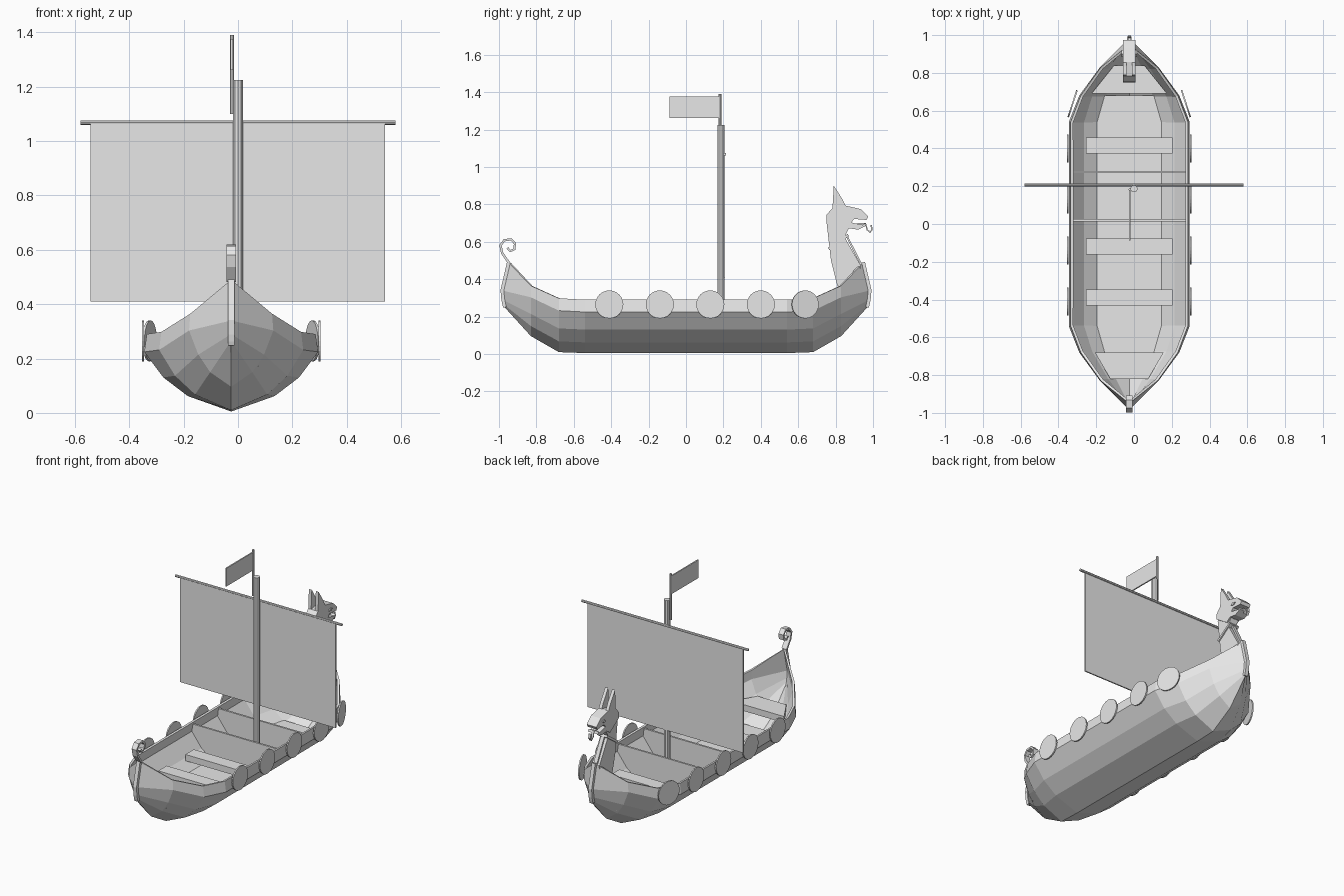
import bpy, bmesh, math
from mathutils import Matrix, Vector

cube = bpy.data.objects.get("Cube")
if cube:
    bpy.data.objects.remove(cube, do_unlink=True)

CX = -0.025  # centreline of the hull

grey = bpy.data.materials.new("plain_grey")
grey.use_nodes = True
grey.diffuse_color = (0.8, 0.8, 0.8, 1)
grey.node_tree.nodes["Principled BSDF"].inputs["Base Color"].default_value = (0.8, 0.8, 0.8, 1)


def finish(name, bm, recalc=True):
    if recalc:
        bmesh.ops.recalc_face_normals(bm, faces=bm.faces)
    mesh = bpy.data.meshes.new(name)
    bm.to_mesh(mesh)
    bm.free()
    mesh.materials.append(grey)
    obj = bpy.data.objects.new(name, mesh)
    bpy.context.collection.objects.link(obj)
    return obj


def prism(name, points, push):
    """Close a flat outline and extrude it along a vector."""
    bm = bmesh.new()
    face = bm.faces.new([bm.verts.new(p) for p in points])
    new = bmesh.ops.extrude_face_region(bm, geom=[face])["geom"]
    verts = [v for v in new if isinstance(v, bmesh.types.BMVert)]
    bmesh.ops.translate(bm, verts=verts, vec=push)
    return finish(name, bm)


def side_cut(name, outline, half, x=CX):
    """Side profile (y, z) with thickness across x."""
    return prism(name, [(x - half, y, z) for y, z in outline], (2 * half, 0, 0))


def ribbon(name, path, thick, half, x=CX):
    """Flat band following a (y, z) path."""
    pts = [Vector(p) for p in path]
    left, right = [], []
    for i, p in enumerate(pts):
        d = (pts[min(i + 1, len(pts) - 1)] - pts[max(i - 1, 0)]).normalized()
        n = Vector((-d.y, d.x)) * thick / 2
        left.append(p + n)
        right.append(p - n)
    return side_cut(name, left + right[::-1], half, x)


def box(name, lo, hi):
    return prism(name, [(lo[0], lo[1], lo[2]), (hi[0], lo[1], lo[2]),
                        (hi[0], hi[1], lo[2]), (lo[0], hi[1], lo[2])],
                 (0, 0, hi[2] - lo[2]))


def rod(name, centre, radius, length, sides=10, turn=None):
    bm = bmesh.new()
    bmesh.ops.create_cone(bm, cap_ends=True, segments=sides, radius1=radius,
                          radius2=radius, depth=length)
    if turn:
        bm.transform(turn)
    bmesh.ops.translate(bm, verts=bm.verts, vec=centre)
    return finish(name, bm)


# Hull: one section shape, scaled at stations, meeting at a stem on each end
SECTION = [(0.97, 1), (1, 0.77), (0.78, 0.44), (0.5, 0.2), (0, 0)]
STEM = [(0.95, 0.49), (0.985, 0.34), (0.98, 0.29), (0.975, 0.265), (0.97, 0.25)]


def station(y, half, keel, sheer):
    return [(u * half, y, keel + v * (sheer - keel)) for u, v in SECTION]


half_rows = [station(0.135 * i, 0.32, 0.005, 0.29) for i in range(5)]
half_rows.append(station(0.68, 0.265, 0.01, 0.298))
half_rows.append(station(0.83, 0.155, 0.096, 0.365))
half_rows.append([(0, y, z) for y, z in STEM])
rows = [[(x, -y, z) for x, y, z in r] for r in half_rows[:0:-1]] + half_rows

bm = bmesh.new()
grid = []
for row in rows:
    ring = row + [(-x, y, z) for x, y, z in row[-2::-1]]
    grid.append([bm.verts.new((CX + x, y, z)) for x, y, z in ring])
for a, b in zip(grid, grid[1:]):
    for j in range(len(a) - 1):
        bm.faces.new((a[j], a[j + 1], b[j + 1], b[j]))
bmesh.ops.remove_doubles(bm, verts=bm.verts, dist=0.0005)
hull = finish("hull", bm, recalc=False)
shell = hull.modifiers.new("planking", "SOLIDIFY")
shell.thickness = 0.014
shell.offset = -1

# Stem posts
for name, s in (("bow_post", -1), ("stern_post", 1)):
    ribbon(name, [(s * (y - 0.002), z) for y, z in STEM], 0.018, 0.012)

# Floor and end platforms
plan = [(0.13, -0.68), (0.17, -0.54), (0.17, 0.54), (0.13, 0.68)]
prism("floor", [(CX + x, y, 0.08) for x, y in plan] +
      [(CX - x, y, 0.08) for x, y in plan[::-1]], (0, 0, 0.01))
for name, y0, y1, w0, w1 in (("front_platform", -0.68, -0.82, 0.182, 0.1),
                             ("back_platform", 0.69, 0.84, 0.2, 0.08)):
    prism(name, [(CX - w0, y0, 0.17), (CX + w0, y0, 0.17),
                 (CX + w1, y1, 0.17), (CX - w1, y1, 0.17)], (0, 0, 0.04))

# Rowing benches
for i, y in enumerate((-0.39, -0.12, 0.415)):
    box(f"bench_{i + 1}", (CX - 0.228, y - 0.042, 0.13), (CX + 0.228, y + 0.042, 0.17))

# Bulkheads beside the mast
wall = [(0.16, 0.08), (0.235, 0.13), (0.305, 0.225), (0.302, 0.275)]
for i, y in enumerate((0.02, 0.275)):
    prism(f"bulkhead_{i + 1}", [(CX + x, y - 0.006, z) for x, z in wall] +
          [(CX - x, y - 0.006, z) for x, z in wall[::-1]], (0, 0.012, 0))

# Round shields; the rearmost pair follows the narrowing hull
across = Matrix.Rotation(math.pi / 2, 4, 'Y')
for side, s in (("left", 1), ("right", -1)):
    for i, y in enumerate((-0.41, -0.14, 0.13, 0.4, 0.637)):
        last = i == 4
        turn = Matrix.Rotation(math.radians(18 * s if last else 0), 4, 'Z') @ across
        rod(f"{side}_shield_{i + 1}", (CX + s * (0.3 if last else 0.325), y, 0.265),
            0.075, 0.008, 24, turn)

# Mast, yard, sail and flag
rod("mast", (0, 0.187, 0.65), 0.019, 1.15, 10)
rod("yard", (0, 0.207, 1.068), 0.008, 1.16, 8, across)
box("sail", (-0.543, 0.2, 0.41), (0.54, 0.208, 1.065))
rod("flag_pole", (-0.022, 0.182, 1.245), 0.007, 0.29, 8)
box("flag", (-0.027, -0.088, 1.262), (-0.019, 0.182, 1.376))

# Curled tail on the bow
ribbon("tail_curl", [(-0.945, 0.485), (-0.983, 0.54), (-0.992, 0.58), (-0.972, 0.608),
                     (-0.935, 0.613), (-0.914, 0.59), (-0.918, 0.56),
                     (-0.94, 0.55), (-0.955, 0.568)], 0.013, 0.017)

# Beast figurehead at the stern
side_cut("neck", [(0.81, 0.36), (0.775, 0.5), (0.752, 0.7), (0.755, 0.745), (0.785, 0.775),
                  (0.85, 0.75), (0.87, 0.67), (0.847, 0.626), (0.933, 0.476),
                  (0.93, 0.4)], 0.026)
side_cut("head", [(0.75, 0.71), (0.752, 0.745), (0.783, 0.78), (0.858, 0.792), (0.933, 0.775),
                  (0.975, 0.735), (0.965, 0.717), (0.9, 0.722), (0.883, 0.703),
                  (0.945, 0.69), (0.955, 0.7), (0.962, 0.685), (0.92, 0.665),
                  (0.872, 0.672), (0.84, 0.65)], 0.034)
ribbon("collar", [(0.762, 0.562), (0.868, 0.636)], 0.014, 0.034)
ribbon("throat_strip", [(0.862, 0.626), (0.938, 0.476)], 0.01, 0.012)
ribbon("tongue", [(0.9, 0.694), (0.96, 0.698), (0.968, 0.665), (0.985, 0.65),
                  (0.994, 0.665), (0.99, 0.69)], 0.008, 0.008)
for side, s in (("left", 1), ("right", -1)):
    x = CX + s * 0.024
    side_cut(f"{side}_ear", [(0.783, 0.775), (0.79, 0.9), (0.835, 0.83), (0.858, 0.785)], 0.01, x)
    side_cut(f"{side}_eye", [(0.885, 0.742), (0.9, 0.755), (0.922, 0.748), (0.905, 0.737)],
             0.004, CX + s * 0.036)
